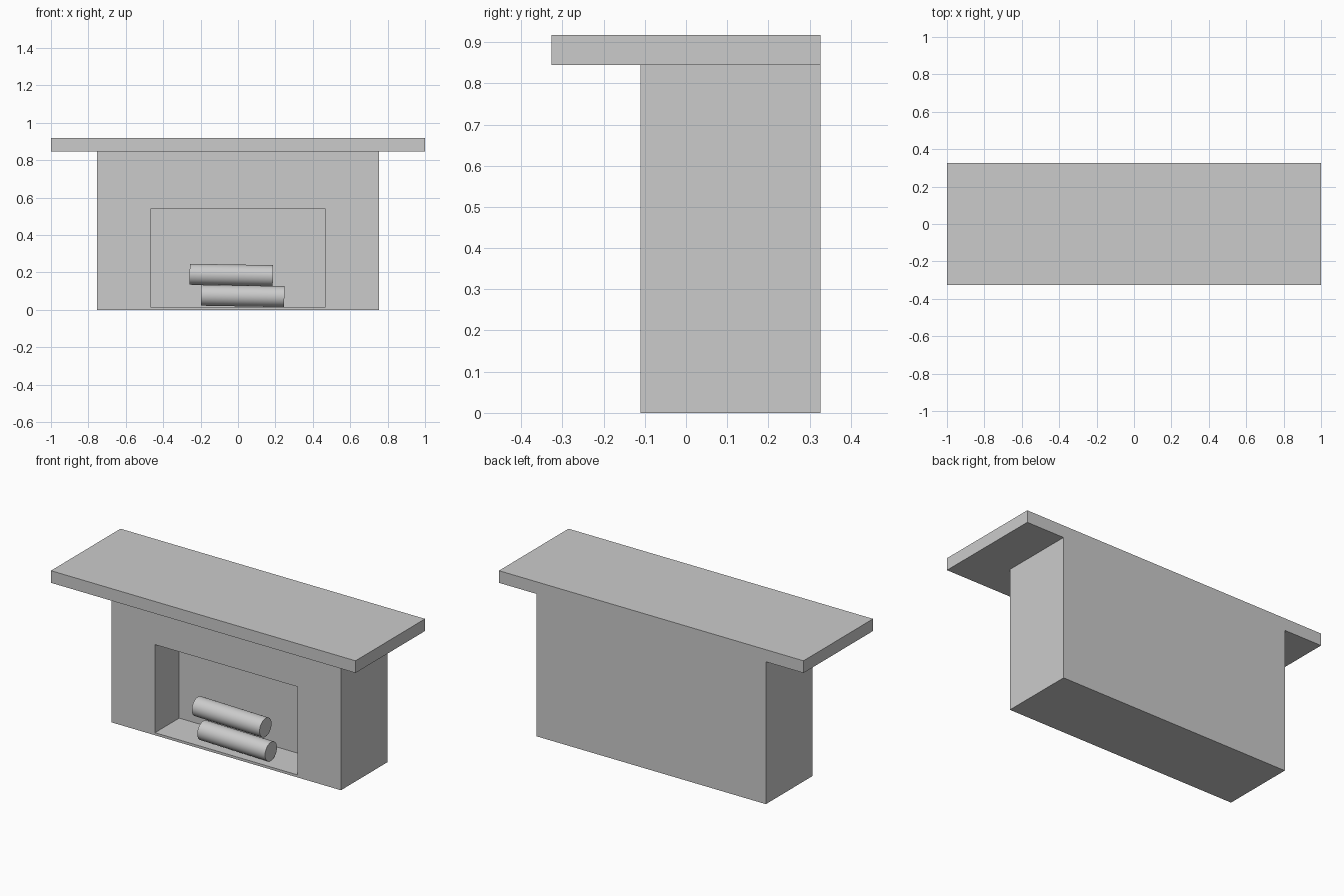
import bpy
from math import radians

if "Cube" in bpy.data.objects:
    bpy.data.objects.remove(bpy.data.objects["Cube"])


def box(name, lo, hi):
    """Axis-aligned box between two corners, with real-size mesh."""
    bpy.ops.mesh.primitive_cube_add(
        size=1, location=[(a + b) / 2 for a, b in zip(lo, hi)])
    ob = bpy.context.object
    ob.name = name
    ob.scale = [b - a for a, b in zip(lo, hi)]
    bpy.ops.object.transform_apply(location=False, rotation=False, scale=True)
    return ob


def log(name, centre):
    """Round log lying along x, with a slight tilt."""
    bpy.ops.mesh.primitive_cylinder_add(
        vertices=32, radius=0.056, depth=0.445, location=centre,
        rotation=(0, radians(91), 0))
    bpy.context.object.name = name
    bpy.ops.object.shade_smooth_by_angle(angle=radians(40))


# Mantel shelf, flush with the back of the surround
box("mantel_shelf", (-1, -0.326, 0.845), (1, 0.326, 0.917))

# Surround with a recessed firebox
surround = box("surround", (-0.753, -0.11, 0), (0.753, 0.326, 0.845))
cutter = box("firebox_cutter", (-0.468, -0.3, 0.015), (0.468, 0.117, 0.538))
cutter.hide_render = True

cut = surround.modifiers.new("firebox", 'BOOLEAN')
cut.operation = 'DIFFERENCE'
cut.solver = 'EXACT'
cut.object = cutter
bpy.context.view_layer.objects.active = surround
bpy.ops.object.modifier_apply(modifier=cut.name)
bpy.data.objects.remove(cutter)

# Stacked logs
log("lower_log", (0.025, -0.044, 0.074))
log("upper_log", (-0.036, -0.008, 0.186))
